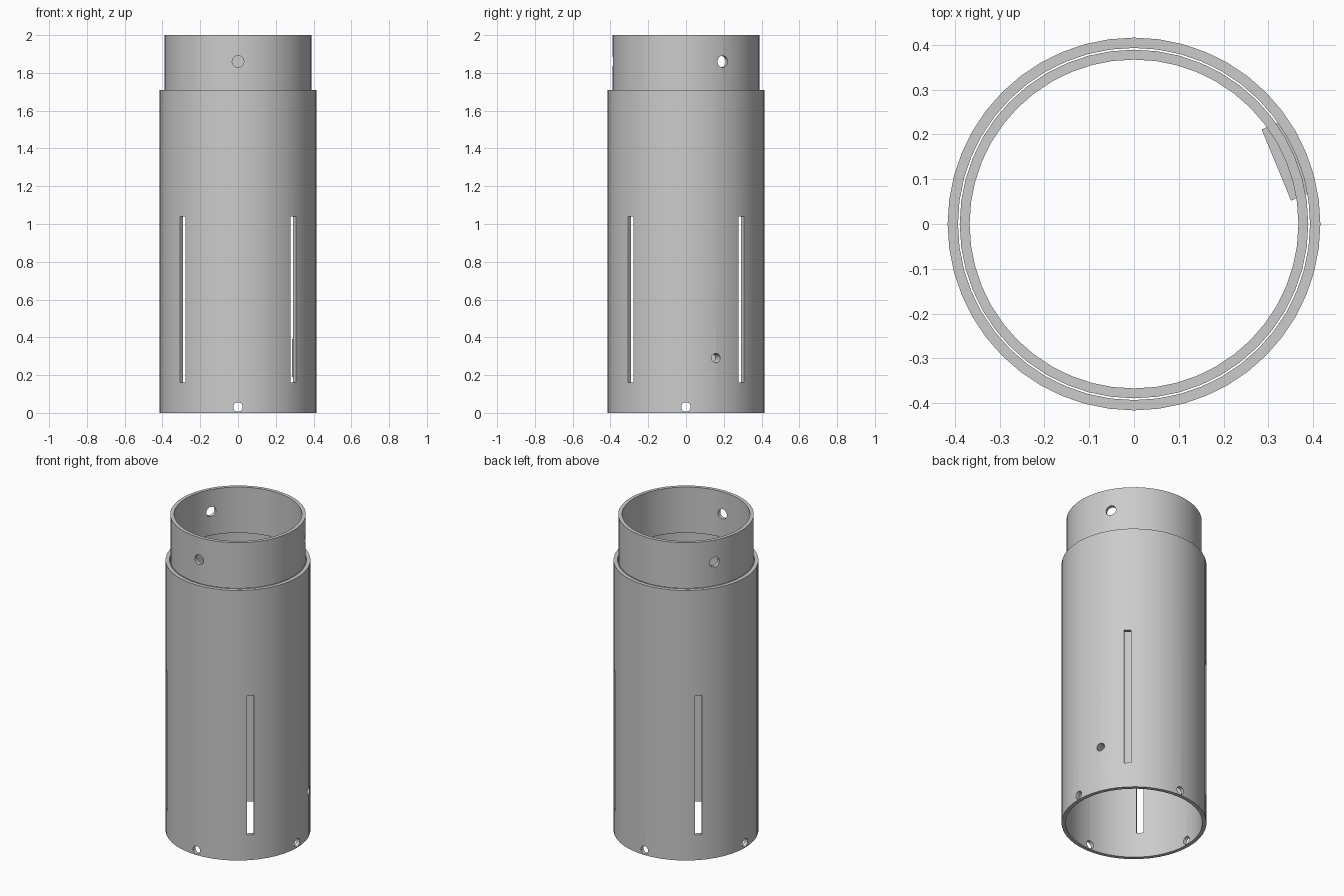
import bpy, bmesh
from math import radians, cos, sin, pi, asin
from mathutils import Matrix

if "Cube" in bpy.data.objects:
    bpy.data.objects.remove(bpy.data.objects["Cube"], do_unlink=True)

grey = bpy.data.materials.new("plain_grey")
grey.use_nodes = True
colour = (0.6, 0.6, 0.6, 1)
grey.diffuse_color = colour
grey.node_tree.nodes["Principled BSDF"].inputs["Base Color"].default_value = colour

SIDES = 48
BORE = 0.393


def finish(bm, name):
    bmesh.ops.recalc_face_normals(bm, faces=bm.faces)
    mesh = bpy.data.meshes.new(name)
    bm.to_mesh(mesh)
    bm.free()
    mesh.materials.append(grey)
    obj = bpy.data.objects.new(name, mesh)
    bpy.context.collection.objects.link(obj)
    return obj


def tube(name, outer, inner, bottom, top):
    bm = bmesh.new()
    profile = [(outer, bottom), (outer, top), (inner, top), (inner, bottom)]
    rings = []
    for i in range(SIDES):
        a = 2 * pi * i / SIDES
        rings.append([bm.verts.new((r * cos(a), r * sin(a), z)) for r, z in profile])
    for i in range(SIDES):
        p, q = rings[i], rings[(i + 1) % SIDES]
        for k in range(4):
            n = (k + 1) % 4
            bm.faces.new((p[k], q[k], q[n], p[n]))
    return finish(bm, name)


def placed(angle, radius, z):
    # local x points outward from the axis
    return Matrix.Rotation(radians(angle), 4, "Z") @ Matrix.Translation((radius, 0, z))


def add_hole(bm, angle, z, radius):
    bmesh.ops.create_cone(bm, cap_ends=True, segments=24, radius1=radius, radius2=radius,
                          depth=0.24, matrix=placed(angle, 0.39, z) @ Matrix.Rotation(pi / 2, 4, "Y"))


def add_slot(bm, angle, bottom, top, width):
    size = Matrix.Diagonal((0.2, width, top - bottom, 1))
    bmesh.ops.create_cube(bm, size=1, matrix=placed(angle, 0.39, (bottom + top) / 2) @ size)


def cut(obj, bm):
    cutter = finish(bm, "cutter")
    cutter.hide_render = True
    mod = obj.modifiers.new("cut", "BOOLEAN")
    mod.operation = "DIFFERENCE"
    mod.solver = "EXACT"
    mod.object = cutter
    select(obj)
    bpy.ops.object.modifier_apply(modifier=mod.name)
    bpy.data.objects.remove(cutter, do_unlink=True)


def select(obj):
    bpy.ops.object.select_all(action="DESELECT")
    obj.select_set(True)
    bpy.context.view_layer.objects.active = obj


# Main tube: four long slots, four holes at the foot, one side hole
body = tube("outer_tube", 0.416, BORE, 0, 1.71)
bm = bmesh.new()
for quarter in range(4):
    add_slot(bm, 45 + 90 * quarter, 0.16, 1.04, 0.04)
    add_hole(bm, 90 * quarter, 0.031, 0.025)
add_hole(bm, 22.5, 0.29, 0.025)
cut(body, bm)

# Narrower collar at the top with three fixing holes
collar = tube("top_collar", 0.389, 0.367, 1.71, 2)
bm = bmesh.new()
for angle in (-90, 30, 150):
    add_hole(bm, angle, 1.86, 0.031)
cut(collar, bm)

# Flat-faced boss inside the wall, drilled through
bm = bmesh.new()
half = 0.086
reach = asin(half / BORE)
outline = [(0.344, half), (0.344, -half)]
outline += [(BORE * cos(reach * t / 4), BORE * sin(reach * t / 4)) for t in range(-4, 5)]
base = bm.faces.new([bm.verts.new((x, y, 0.19)) for x, y in outline])
raised = bmesh.ops.extrude_face_region(bm, geom=[base])["geom"]
bmesh.ops.translate(bm, vec=(0, 0, 0.2), verts=[v for v in raised if isinstance(v, bmesh.types.BMVert)])
bmesh.ops.rotate(bm, cent=(0, 0, 0), matrix=Matrix.Rotation(radians(22.5), 3, "Z"), verts=bm.verts)
boss = finish(bm, "inner_boss")
bm = bmesh.new()
add_hole(bm, 22.5, 0.29, 0.025)
cut(boss, bm)

for part in (body, collar, boss):
    select(part)
    bpy.ops.object.shade_smooth_by_angle(angle=radians(30))
